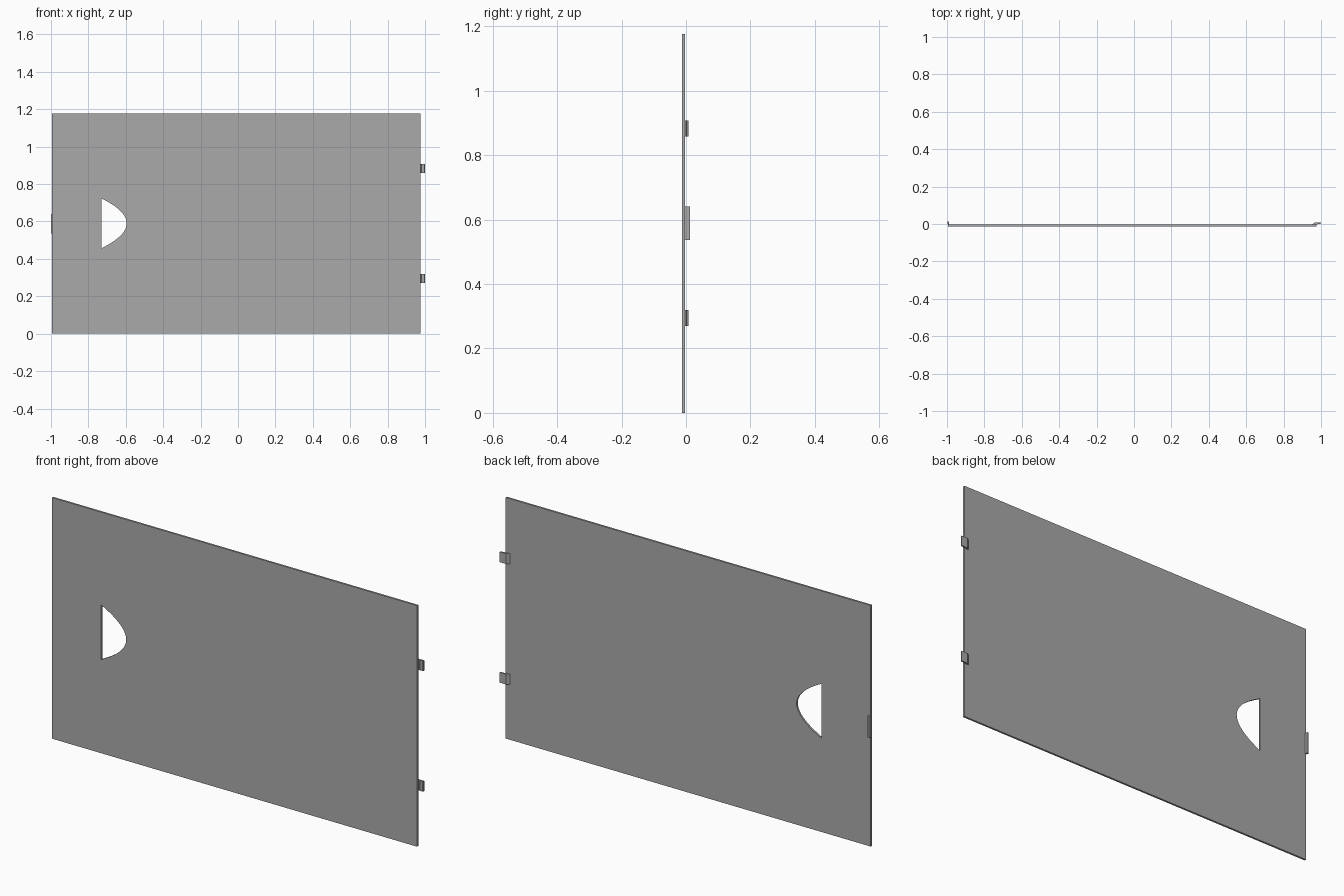
import bpy
import bmesh
from mathutils import Vector

if "Cube" in bpy.data.objects:
    bpy.data.objects.remove(bpy.data.objects["Cube"])

grey = bpy.data.materials.new("plain grey")
grey.use_nodes = True
colour = (0.4, 0.4, 0.4, 1)
grey.diffuse_color = colour
grey.node_tree.nodes["Principled BSDF"].inputs["Base Color"].default_value = colour


def prism(name, points, depth):
    """Extrude a closed outline of 3D points along the depth vector."""
    bm = bmesh.new()
    face = bm.faces.new([bm.verts.new(p) for p in points])
    ext = bmesh.ops.extrude_face_region(bm, geom=[face])
    moved = [v for v in ext["geom"] if isinstance(v, bmesh.types.BMVert)]
    bmesh.ops.translate(bm, verts=moved, vec=Vector(depth))
    bmesh.ops.recalc_face_normals(bm, faces=bm.faces)
    mesh = bpy.data.meshes.new(name)
    bm.to_mesh(mesh)
    bm.free()
    mesh.materials.append(grey)
    obj = bpy.data.objects.new(name, mesh)
    bpy.context.collection.objects.link(obj)
    return obj


LEFT, RIGHT, HEIGHT = -0.995, 0.975, 1.176
FRONT, BACK = -0.0125, -0.003

# Flat door panel
panel = prism("door_panel",
              [(LEFT, FRONT, 0), (RIGHT, FRONT, 0),
               (RIGHT, FRONT, HEIGHT), (LEFT, FRONT, HEIGHT)],
              (0, BACK - FRONT, 0))

# Finger hole: straight side with a parabolic bulge
steps = 32
hole = []
for i in range(steps + 1):
    t = 2 * i / steps - 1
    hole.append((-0.73 + 0.135 * (1 - t * t), -0.1, 0.59 + 0.133 * t))
cutter = prism("hole_cutter", hole, (0, 0.2, 0))
cutter.hide_render = True
cut = panel.modifiers.new("finger hole", "BOOLEAN")
cut.operation = "DIFFERENCE"
cut.solver = "EXACT"
cut.object = cutter
bpy.context.view_layer.objects.active = panel
bpy.ops.object.modifier_apply(modifier=cut.name)
bpy.data.objects.remove(cutter)

# Hinge tabs: ramped root on the back, flat tongue past the edge
tab = [(0.952, BACK), (0.978, BACK), (0.982, 0), (0.996, 0),
       (1.0, 0.003), (1.0, 0.0075), (0.966, 0.0075)]
for name, z in (("lower_hinge_tab", 0.27), ("upper_hinge_tab", 0.858)):
    prism(name, [(x, y, z) for x, y in tab], (0, 0, 0.05))

# Latch: small upright on the opposite edge with an outward hook
latch = [(-0.988, BACK), (-0.988, 0.0125), (-0.996, 0.0125),
         (-1.0, 0.006), (-1.0, 0.003), (LEFT, 0.003), (LEFT, BACK)]
prism("latch_hook", [(x, y, 0.537) for x, y in latch], (0, 0, 0.104))
